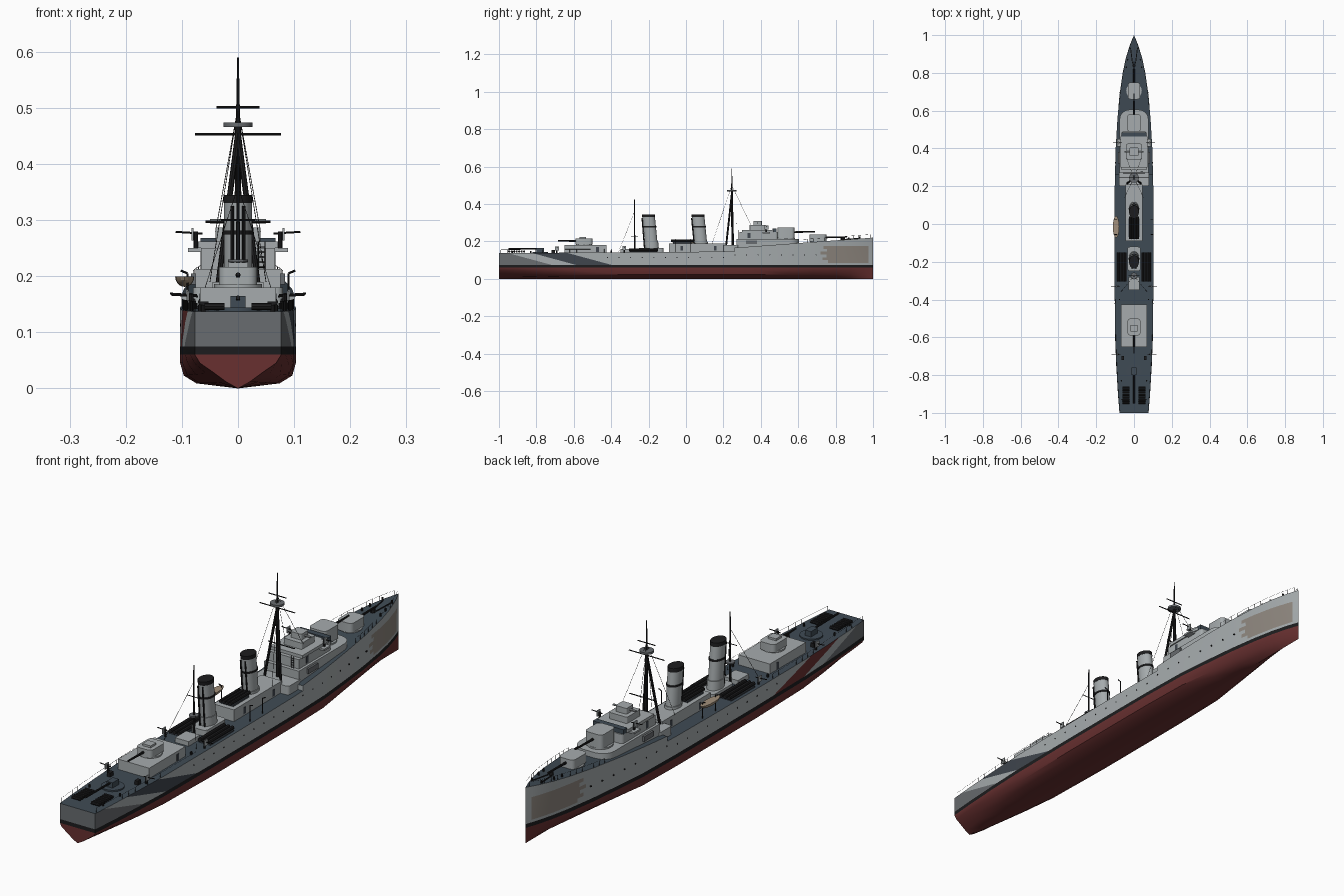
import bpy, bmesh, math
from mathutils import Vector, Matrix

cube = bpy.data.objects.get("Cube")
if cube:
    bpy.data.objects.remove(cube, do_unlink=True)


def material(name, rgb):
    m = bpy.data.materials.new(name)
    m.use_nodes = True
    m.diffuse_color = (*rgb, 1)
    m.node_tree.nodes["Principled BSDF"].inputs["Base Color"].default_value = (*rgb, 1)
    return m


LIGHT = material("light grey", (.38, .41, .42))
DECK = material("deck blue grey", (.05, .07, .09))
MID = material("stern grey", (.14, .15, .16))
DARK = material("dark camouflage", (.05, .06, .075))
RED = material("hull red", (.14, .03, .03))
BLACK = material("black", (.012, .012, .013))
BROWN = material("bow taupe", (.27, .24, .21))
WOOD = material("boat tan", (.36, .28, .2))


def put(name, bm, *mats, smooth=True):
    bmesh.ops.recalc_face_normals(bm, faces=bm.faces)
    me = bpy.data.meshes.new(name)
    bm.to_mesh(me)
    bm.free()
    ob = bpy.data.objects.new(name, me)
    bpy.context.collection.objects.link(ob)
    for m in mats:
        me.materials.append(m)
    if smooth:
        bpy.ops.object.select_all(action='DESELECT')
        ob.select_set(True)
        bpy.context.view_layer.objects.active = ob
        bpy.ops.object.shade_smooth_by_angle(angle=math.radians(30))
    return ob


def box(name, hx, y, z, mat, x=0, bevel=0, front=0):
    """Box of half width hx over ranges y and z; bevel rounds its upright edges,
    or only those at the forward end when front is set."""
    bm = bmesh.new()
    size = (2 * hx, y[1] - y[0], z[1] - z[0])
    mid = (x, (y[0] + y[1]) / 2, (z[0] + z[1]) / 2)
    bmesh.ops.create_cube(bm, size=1, matrix=Matrix.Translation(mid) @ Matrix.Diagonal((*size, 1)))
    if bevel:
        up = [e for e in bm.edges if abs(e.verts[0].co.z - e.verts[1].co.z) > .001
              and (not front or e.verts[0].co.y > mid[1])]
        bmesh.ops.bevel(bm, geom=up, offset=bevel, segments=4, profile=.5, affect='EDGES')
    return put(name, bm, mat)


def add_rod(bm, a, b, r, r2=None, sides=8):
    a, b = Vector(a), Vector(b)
    turn = (b - a).to_track_quat('Z', 'Y').to_matrix().to_4x4()
    bmesh.ops.create_cone(bm, cap_ends=True, segments=sides, radius1=r,
                          radius2=r if r2 is None else r2, depth=(b - a).length,
                          matrix=Matrix.Translation((a + b) / 2) @ turn)


def rods(name, items, mat, sides=8):
    bm = bmesh.new()
    for it in items:
        add_rod(bm, *it, sides=sides)
    return put(name, bm, mat)


# Hull: half breadth and deck height along the length
BREADTH = [(-1, .077), (-.9, .085), (-.75, .094), (-.6, .1), (-.3, .103), (0, .103), (.2, .102),
           (.4, .097), (.55, .088), (.68, .077), (.8, .06), (.88, .043), (.95, .021), (1, 0)]


def half(y):
    for (a, p), (b, q) in zip(BREADTH, BREADTH[1:]):
        if y <= b:
            return p + (q - p) * (y - a) / (b - a)
    return 0


def deck(y):
    return .137 + .009 * (y + 1) / 1.26 if y <= .26 else .166 + .054 * (y - .26) / .74


def section(y):
    w, aft, fore = half(y), max(0, -.5 - y) * 2, max(0, y - .4) / .6
    v = max(aft ** 1.5, fore)
    wl = w * (1 - .2 * fore)
    full = [(1, .045), (.94, .023), (.72, .009), (0, 0)]
    vee = [(.88, .045), (.56, .028), (.28, .012), (0, 0)]
    low = [(wl * (a + (c - a) * v), b + (d - b) * v) for (a, b), (c, d) in zip(full, vee)]
    return [(w, deck(y)), (wl, .075), (wl, .06)] + low


bm = bmesh.new()
rings = []
for y in sorted([p[0] for p in BREADTH] + [.26, .2602]):
    s = section(y)
    rings.append([bm.verts.new((x, y, z)) for x, z in s]
                 + [bm.verts.new((-x, y, z)) for x, z in reversed(s[:-1])])
n = len(rings[0])
for a, b in zip(rings, rings[1:]):
    for i in range(n):
        j = (i + 1) % n
        bm.faces.new((a[i], a[j], b[j], b[i]))
for i in range(n // 2):
    t = rings[0]
    bm.faces.new(list(dict.fromkeys((t[i], t[i + 1], t[n - 2 - i], t[n - 1 - i]))))
bmesh.ops.remove_doubles(bm, verts=bm.verts, dist=.00005)
bmesh.ops.recalc_face_normals(bm, faces=bm.faces)


# Camouflage edges cut into the topsides
def cut(point, normal, y0, y1):
    bm.normal_update()
    fs = [f for f in bm.faces if abs(f.normal.x) > .4 and f.calc_center_median().z > .0751
          and y0 < f.calc_center_median().y < y1]
    es = {e for f in fs for e in f.edges}
    vs = {v for f in fs for v in f.verts}
    bmesh.ops.bisect_plane(bm, geom=fs + list(es) + list(vs), dist=1e-5,
                           plane_co=point, plane_no=Vector(normal).normalized())


SLOPE, BANDS = 3.7, (-.95, -.82, -.63)
for t in BANDS:
    cut((0, t, .137), (0, 1, SLOPE), -1, 0)
for k in range(7):
    cut((0, 0, .085 + .015 * k), (0, 0, 1), .6, 1)
JAG = (.76, .73, .75, .72, .755, .735)
for y in JAG + (.975,):
    cut((0, y, 0), (0, 1, 0), .6, 1)
bm.normal_update()
for f in bm.faces:
    c, nm = f.calc_center_median(), f.normal
    if c.z < .06:
        m = 4
    elif c.z < .0752:
        m = 5
    elif nm.z > .6:
        m = 1
    elif c.y < -.999:
        m = 2
    else:
        t = c.y + SLOPE * (c.z - .137)
        m = 2 if t < BANDS[0] else 0
        if BANDS[1] < t < BANDS[2]:
            m = 3 if c.x > 0 else 4
        k = int((c.z - .085) / .015)
        if c.z > .085 and k < 6 and JAG[k] < c.y < .975:
            m = 6
    f.material_index = m
put("hull", bm, LIGHT, DECK, MID, DARK, RED, BLACK, BROWN)

# Portholes
holes = []
for s in (-1, 1):
    for k in range(19):
        y = -.42 + .062 * k
        z, w = (.113 if y < .26 else .128), half(y)
        holes.append(((s * (w - .006), y, z), (s * (w + .0008), y, z), .003))
rods("portholes", holes, BLACK)

# Deckhouses and bridge
box("midship_house", .045, (-.09, .21), (.13, .19), LIGHT)
box("break_house", .08, (.2, .28), (.13, .18), LIGHT, bevel=.012)
box("forward_house", .076, (.27, .605), (.15, .213), LIGHT, bevel=.05, front=1)
box("bridge", .066, (.285, .49), (.21, .25), LIGHT, bevel=.012, front=1)
box("bridge_deck", .071, (.3, .47), (.25, .262), LIGHT, bevel=.01, front=1)
box("bridge_windscreen", .067, (.462, .485), (.25, .268), DECK)
box("upper_bridge", .04, (.34, .425), (.26, .287), LIGHT, bevel=.006)
box("director", .024, (.36, .405), (.285, .31), LIGHT, bevel=.005)
rods("rangefinder", [((-.05, .382, .298), (.05, .382, .298), .004)], LIGHT)
box("aft_house", .068, (-.65, -.425), (.13, .18), LIGHT)
box("funnel_base", .035, (-.25, -.12), (.13, .165), LIGHT, bevel=.015)
box("mast_house", .03, (-.35, -.28), (.13, .16), LIGHT)
doors = [(s, w, y, z) for s in (-1, 1) for w, y, z in
         ((.045, .15, .15), (.045, -.03, .15), (.068, -.48, .143), (.066, .33, .218))]
for s, w, y, z in doors:
    box("door", .001, (y, y + .014), (z, z + .026), DARK, x=s * w)


# Guns: shield, ring base and barrel
def gun(name, y, z, d, hx, h, length):
    rods(name + "_ring", [((0, y, z - .004), (0, y, z + .006), hx * 1.25)], LIGHT, 24)
    box(name + "_shield", hx, (y - .045, y + .045), (z + .004, z + h), LIGHT, bevel=.016)
    rods(name + "_barrel", [((0, y + d * .03, z + h * .6), (0, y + d * length, z + h * .65), .005, .0035)], BLACK)


gun("bow_gun", .705, .196, 1, .033, .042, .155)
gun("raised_gun", .535, .213, 1, .038, .06, .155)
gun("aft_gun", -.545, .18, -1, .034, .036, .14)
box("aft_gun_hood", .018, (-.57, -.535), (.21, .224), LIGHT)
rods("stern_gun_ring", [((0, -.78, .135), (0, -.78, .144), .042)], DECK, 24)
box("stern_gun_mount", .013, (-.8, -.76), (.14, .165), DECK)
rods("stern_gun_barrel", [((0, -.79, .16), (0, -.95, .162), .004)], BLACK)

# Funnels with caps, bands and steam pipes
for name, y, z in (("forward", .08, .18), ("aft", -.185, .15)):
    for part, z0, z1, grow, mat in (("funnel", z, .33, 1, LIGHT), ("funnel_cap", .33, .345, 1.03, BLACK),
                                    ("funnel_band", .274, .281, 1.1, BLACK), ("funnel_foot", z, .2, 1.12, LIGHT)):
        bm = bmesh.new()
        add_rod(bm, (0, 0, z0), (0, 0, z1), 1, sides=28)
        for v in bm.verts:
            v.co.x *= .025 * grow
            v.co.y = y + v.co.y * .034 * grow - .1 * (v.co.z - .18)
        put(name + "_" + part, bm, mat)
    rods(name + "_steam_pipes", [((s * .01, y - .036, z), (s * .01, y - .05, .325), .003) for s in (-1, 1)], BLACK)

# Torpedo tubes between the funnels
box("torpedo_turntable", .028, (-.07, .03), (.188, .197), DARK)
rods("torpedo_tubes", [((x, -.08, .203), (x, .04, .203), .0065) for x in (-.021, -.007, .007, .021)], BLACK)

# Fore tripod mast
top = (0, .245, .455)
rods("fore_mast", [((0, .25, .17), (0, .245, .47), .007, .005), ((0, .245, .46), (0, .245, .59), .004, .0015),
                   ((-.036, .215, .18), top, .005), ((.036, .215, .18), top, .005)], BLACK)
rods("fore_yards", [((-w, .245, z), (w, .245, z), .002) for w, z in ((.077, .453), (.025, .472), (.038, .501))], BLACK)
rods("lookout_platform", [((0, .245, .466), (0, .245, .474), .026)], MID, 16)
rods("signal_yard", [((-.058, .27, .297), (.058, .27, .297), .002)], BLACK)

# Main mast and rigging
rods("main_mast", [((0, -.275, .14), (0, -.275, .425), .0045, .002), ((-.03, -.275, .3), (.03, -.275, .3), .0015)], BLACK)
rods("main_mast_platform", [((0, -.275, .225), (0, -.275, .23), .018)], MID, 12)
stays = []
for s in (-1, 1):
    stays += [((s * .05, .14, .19), (0, .245, .5), .0007), ((s * .04, .35, .28), (0, .245, .5), .0007),
              ((s * .07, -.36, .145), (0, -.275, .36), .0007)]
rods("rigging", stays, BLACK, 4)

# Mirrored deck fittings
for s in (-1, 1):
    for y, z, x in ((.43, .25, .075), (-.33, .14, .085), (-.69, .138, .083)):
        rods("light_gun", [((s * x, y, z), (s * x, y, z + .03), .004),
                           ((s * (x - .012), y, z + .026), (s * (x + .036), y, z + .029), .0018)], BLACK)
        box("light_gun_shield", .002, (y - .01, y + .01), (z + .014, z + .036), LIGHT, x=s * (x + .006))
    box("bridge_wing", .014, (.41, .45), (.243, .25), LIGHT, x=s * .075)
    box("tube_platform", .026, (-.3, -.155), (.138, .147), DARK, x=s * .064)
    rods("side_tubes", [((s * x, -.305, .154), (s * x, -.15, .154), .0075) for x in (.046, .064, .082)], BLACK)
    rods("depth_charges", [((s * .024, -.865 - .0135 * k, .146), (s * .06, -.865 - .0135 * k, .146), .006)
                           for k in range(7)], BLACK)
    box("charge_thrower", .007, (-.72, -.7), (.135, .155), BLACK, x=s * .06)
    rods("bollards", [((s * half(y) * .75, y, deck(y) - .003), (s * half(y) * .75, y, deck(y) + .011), .004)
                      for y in (-.93, -.83, -.4, .83, .87, .93)], BLACK)
    rods("davits", [((s * .09, y, .14), (s * .09, y, .205), .002) for y in (-.055, .025)]
         + [((s * .09, y, .205), (s * .102, y, .21), .002) for y in (-.055, .025)], BLACK)
    box("life_raft", .004, (.32, .38), (.185, .205), MID, x=s * .08)
    # Guard rails at bow and stern
    for y0, y1, c in ((.62, .985, 12), (-.99, -.4, 16)):
        pts = [(s * half(y) * .97, y, deck(y)) for y in (y0 + (y1 - y0) * k / c for k in range(c + 1))]
        up = [Vector(p) + Vector((0, 0, .018)) for p in pts]
        rods("guard_rail", [(p, q, .0007) for p, q in zip(pts, up)]
             + [(p, q, .0005) for p, q in zip(up, up[1:])], BLACK, 4)

# Ship's boat on one side
bm = bmesh.new()
bmesh.ops.create_uvsphere(bm, u_segments=16, v_segments=10, radius=1)
bmesh.ops.bisect_plane(bm, geom=bm.verts[:] + bm.edges[:] + bm.faces[:], plane_co=(0, 0, 0),
                       plane_no=(0, 0, 1), clear_outer=True)
bmesh.ops.holes_fill(bm, edges=[e for e in bm.edges if e.is_boundary])
for v in bm.verts:
    v.co = Vector((-.095 + v.co.x * .017, -.015 + v.co.y * .058, .199 + v.co.z * .018))
put("ship_boat", bm, WOOD)

# Ladder behind the bridge
rods("ladder", [((x, .28, .175), (x, .28, .262), .0012) for x in (.036, .048)]
     + [((.036, .28, .18 + .009 * k), (.048, .28, .18 + .009 * k), .001) for k in range(9)], BLACK, 4)
# Anchor capstan and chain
rods("capstan", [((0, .84, .2), (0, .84, .221), .009)], BLACK, 12)
rods("anchor_chains", [((s * .008, .85, .211), (s * .018, .93, .2165), .0025) for s in (-1, 1)], BLACK, 6)
